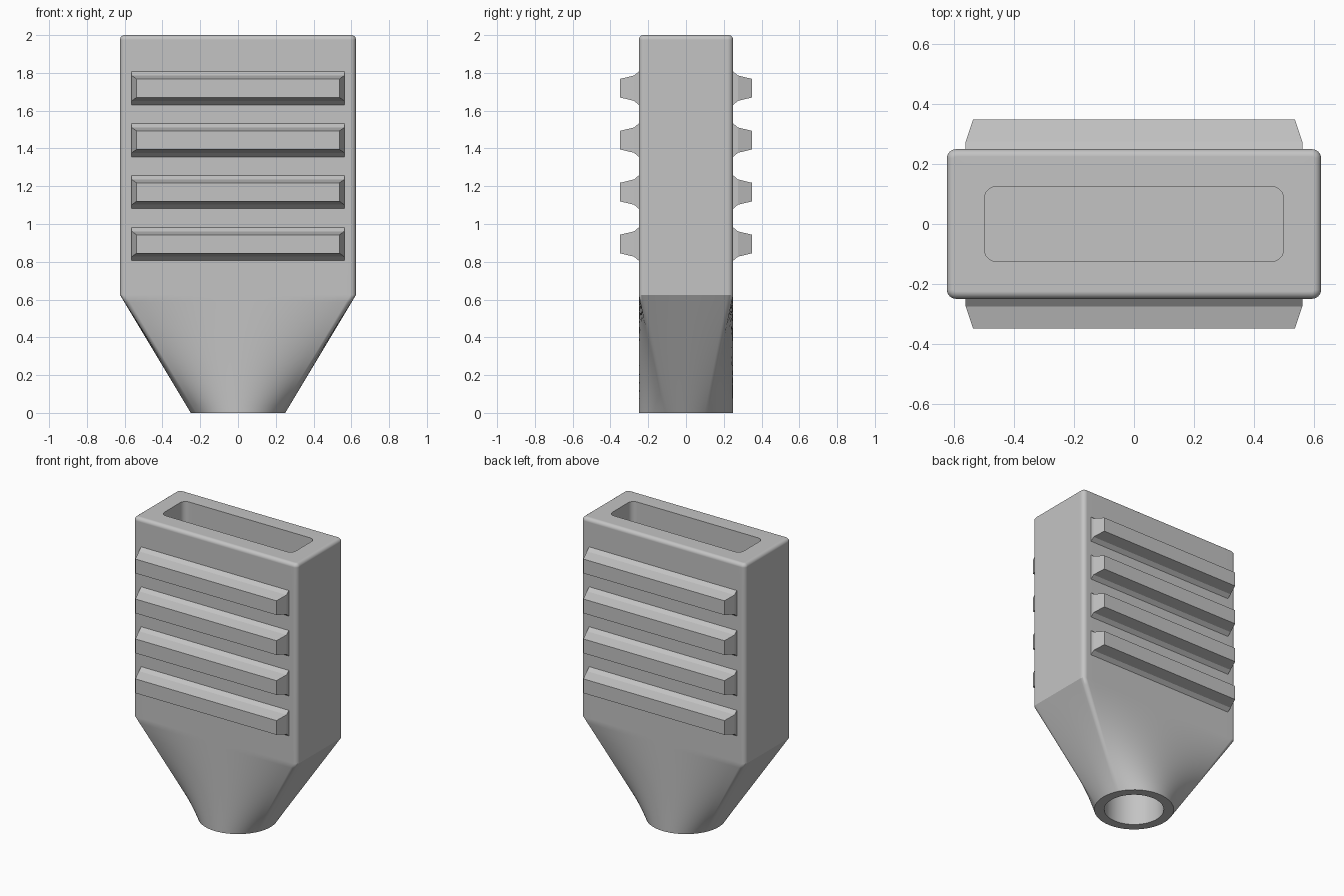
import bpy, bmesh
from math import sin, cos, pi, radians, hypot
from mathutils import Vector

cube = bpy.data.objects.get("Cube")
if cube:
    bpy.data.objects.remove(cube, do_unlink=True)

grey = bpy.data.materials.new("light grey")
grey.use_nodes = True
colour = (0.55, 0.55, 0.55, 1)
grey.diffuse_color = colour
grey.node_tree.nodes["Principled BSDF"].inputs["Base Color"].default_value = colour

ARC, FILL = 6, 10  # segments per corner and per half side


def rounded_rect(hx, hy, r):
    """Outline starting at the middle of the +x side, counterclockwise."""
    quarter = [Vector((hx, (hy - r) * i / FILL)) for i in range(FILL)]
    for i in range(ARC + 1):
        a = pi / 2 * i / ARC
        quarter.append(Vector((hx - r + r * cos(a), hy - r + r * sin(a))))
    quarter += [Vector(((hx - r) * (1 - i / FILL), hy)) for i in range(1, FILL + 1)]
    half = quarter + [Vector((-p.x, p.y)) for p in reversed(quarter[:-1])]
    return half + [Vector((p.x, -p.y)) for p in reversed(half[1:-1])]


def circle_like(outline, radius):
    """Circle whose points match the outline by share of its length."""
    n = len(outline)
    steps = [(outline[(i + 1) % n] - outline[i]).length for i in range(n)]
    total, run, pts = sum(steps), 0, []
    for s in steps:
        a = 2 * pi * run / total
        pts.append(Vector((radius * cos(a), radius * sin(a))))
        run += s
    return pts


def skin(name, rings):
    """Bridge rings of 3D points in order and cap both ends."""
    bm = bmesh.new()
    loops = [[bm.verts.new(p) for p in ring] for ring in rings]
    for a, b in zip(loops, loops[1:]):
        for i in range(len(a)):
            j = (i + 1) % len(a)
            bm.faces.new((a[i], a[j], b[j], b[i]))
    bm.faces.new(loops[0])
    bm.faces.new(loops[-1])
    bmesh.ops.recalc_face_normals(bm, faces=bm.faces)
    mesh = bpy.data.meshes.new(name)
    bm.to_mesh(mesh)
    bm.free()
    mesh.materials.append(grey)
    obj = bpy.data.objects.new(name, mesh)
    bpy.context.collection.objects.link(obj)
    return obj


def at(outline, z):
    return [(p.x, p.y, z) for p in outline]


# Hollow body: round bore, funnel from circle to box, filleted rim, slot
HX, HY, R = 0.625, 0.25, 0.03
NECK, TOP, LOFT = 0.625, 2.0, 16
box = rounded_rect(HX, HY, R)
mouth = circle_like(box, 0.25)
bore = circle_like(box, 0.1875)
slot = rounded_rect(0.5, 0.125, 0.04)

rings = [at(bore, 0.5), at(bore, 0)]
for i in range(LOFT + 1):
    t = i / LOFT
    rings.append(at([m.lerp(b, t) for m, b in zip(mouth, box)], NECK * t))
F = 0.025
for i in range(ARC + 1):
    a = pi / 2 * i / ARC
    d = F * (1 - cos(a))
    rings.append(at(rounded_rect(HX - d, HY - d, R - d), TOP - F + F * sin(a)))
rings += [at(slot, TOP), at(slot, 0.7)]
body = skin("body", rings)

bpy.ops.object.select_all(action='DESELECT')
body.select_set(True)
bpy.context.view_layer.objects.active = body
bpy.ops.object.shade_smooth_by_angle(angle=radians(30))
weighted = body.modifiers.new("even shading", 'WEIGHTED_NORMAL')
weighted.keep_sharp = True

# Grip ribs: (distance out, half length, half height)
RIB = [(0.24, 0.5625, 0.088), (0.25, 0.5625, 0.088),
       (0.275, 0.5625, 0.067), (0.35, 0.5375, 0.049)]
for side, label in ((-1, "front"), (1, "back")):
    for k in range(4):
        z = 0.894 + 0.275 * k
        skin(f"{label}_grip_rib_{k + 1}",
             [[(sx * hx, side * y, z + sz * hz)
               for sx, sz in ((-1, -1), (1, -1), (1, 1), (-1, 1))]
              for y, hx, hz in RIB])
